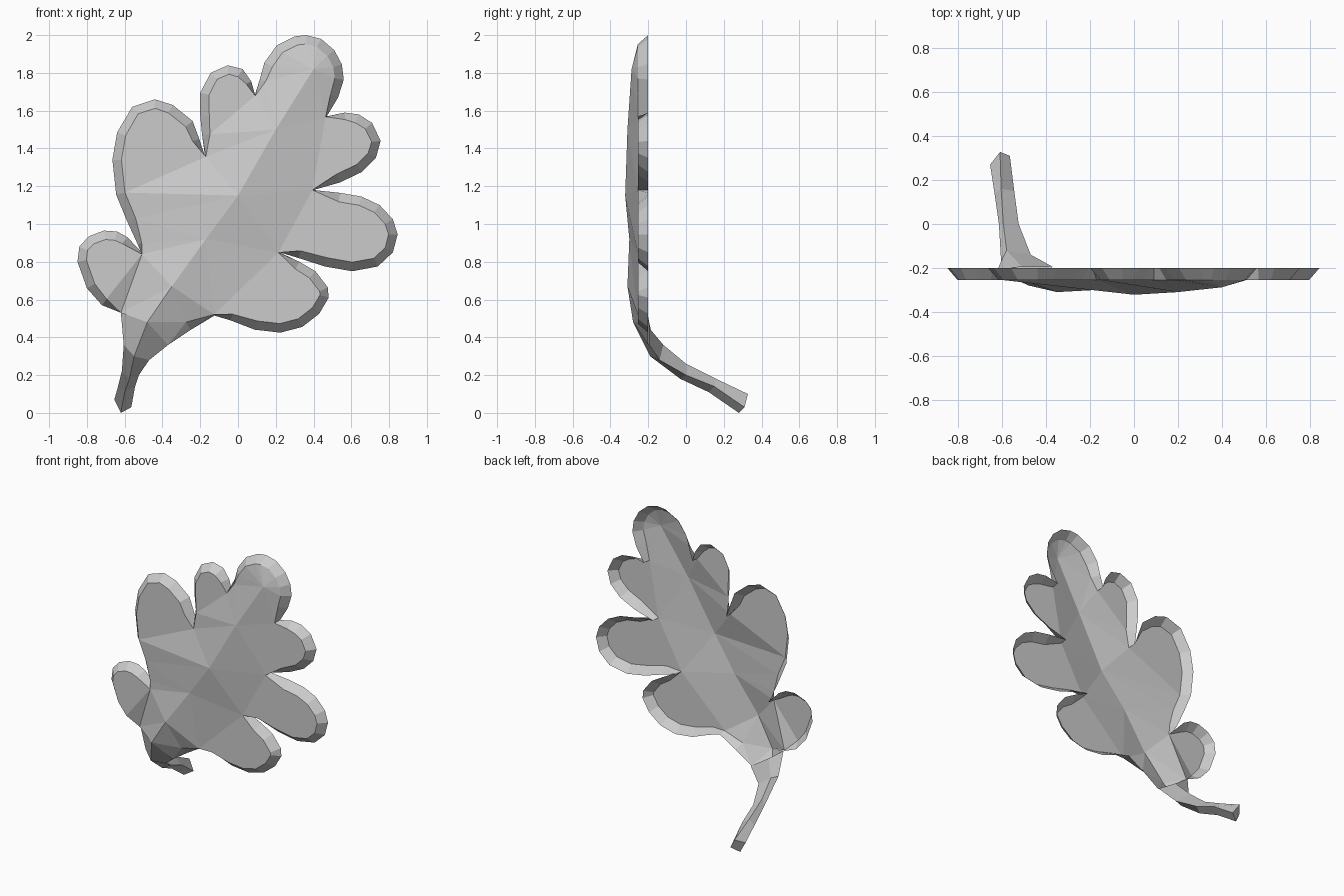
import bpy
from mathutils import Vector
from mathutils.geometry import delaunay_2d_cdt

RIM_Y, FACE_Y, RIM_W = -0.2, -0.255, 0.042

grey = bpy.data.materials.new("leaf_grey")
grey.diffuse_color = (0.6, 0.6, 0.6, 1)


def make(name, verts, faces):
    me = bpy.data.meshes.new(name)
    me.from_pydata(verts, [], faces)
    me.materials.append(grey)
    ob = bpy.data.objects.new(name, me)
    bpy.context.collection.objects.link(ob)
    return ob


# Lobes as (x, z) profiles, clockwise from the stem; each ends in a notch
left_base = (-0.62, 0.53)
right_base = (-0.37, 0.36)
lobes = [
    [(-.72, .57), (-.80, .66), (-.85, .80), (-.84, .88), (-.79, .935), (-.71, .965),
     (-.64, .96), (-.585, .93), (-.505, .845)],
    [(-.53, .89), (-.585, 1.01), (-.645, 1.155), (-.665, 1.34), (-.64, 1.485), (-.56, 1.62),
     (-.44, 1.66), (-.345, 1.63), (-.24, 1.545), (-.205, 1.45), (-.175, 1.36)],
    [(-.19, 1.47), (-.2, 1.57), (-.2, 1.695), (-.145, 1.8), (-.055, 1.84), (.025, 1.82),
     (.07, 1.755), (.09, 1.685)],
    [(.115, 1.765), (.14, 1.855), (.205, 1.945), (.3, 1.993), (.36, 2.0), (.44, 1.98),
     (.51, 1.92), (.55, 1.845), (.56, 1.765), (.53, 1.67), (.47, 1.57)],
    [(.565, 1.59), (.64, 1.58), (.71, 1.535), (.755, 1.44), (.73, 1.35), (.655, 1.275),
     (.54, 1.22), (.4, 1.18)],
    [(.54, 1.165), (.655, 1.145), (.75, 1.1), (.82, 1.025), (.845, .945), (.82, .85),
     (.74, .775), (.605, .75), (.46, .775), (.32, .82), (.22, .85)],
    [(.325, .8), (.41, .75), (.475, .665), (.48, .61), (.43, .525), (.34, .455),
     (.225, .425), (.09, .44), (-.04, .49), (-.125, .515)],
]
outline = [Vector(left_base)] + [Vector(p) for lobe in lobes for p in lobe]
outline += [Vector((-.25, .44)), Vector(right_base)]
thin = [Vector(lobe[-1]) for lobe in lobes] + [Vector(left_base), Vector(right_base)]
n = len(outline)

# Front outline: inset from the rim, tapering to nothing at the notches
inner = []
for i, p in enumerate(outline):
    d = (outline[(i + 1) % n] - outline[i - 1]).normalized()
    near = min((p - t).length for t in thin)
    width = RIM_W * min(1, near / 0.13) + (0.006 if 0 < i < n - 1 else 0)
    inner.append(p + Vector((d.y, -d.x)) * width)
inner_y = [FACE_Y] * n
inner_y[0], inner_y[-2], inner_y[-1] = -0.215, -0.24, -0.2

# Raised midrib from the stem base to the tip (x, y, z)
midrib = [(-.48, -.28, .48), (-.35, -.31, .67), (-.17, -.30, .92), (0, -.322, 1.15),
          (.2, -.31, 1.5), (.4, -.288, 1.82)]
pts = inner + [Vector((x, z)) for x, y, z in midrib]
ys = inner_y + [y for x, y, z in midrib]


def nearest(x, z):
    return min(range(n), key=lambda i: (outline[i] - Vector((x, z))).length)


# Crease lines: the midrib and the chords that cut off the flat lobes
creases = [(n + i, n + i + 1) for i in range(len(midrib) - 1)]
for a, b in [((.47, 1.57), (.4, 1.18)), ((.4, 1.18), (.22, .85)), ((.22, .85), (-.125, .515)),
             ((-.175, 1.36), (-.645, 1.155)), ((-.505, .845), left_base),
             ((-.2, 1.57), (.09, 1.685))]:
    creases.append((nearest(*a), nearest(*b)))
creases += [(n + 2, nearest(-.505, .845)), (n + 3, nearest(-.645, 1.155))]
loop = list(range(n, -1, -1))
co, _, tris, origin, _, _ = delaunay_2d_cdt(pts, creases, [loop], 1, 1e-5)
verts = [(c.x, ys[o[0]] if o else FACE_Y, c.y) for c, o in zip(co, origin)]
faces = [tuple(t) for t in tris]

# Sloping rim, open at the back
slot = {o: i for i, os in enumerate(origin) for o in os}
base = len(verts)
verts += [(p.x, RIM_Y, p.y) for p in outline]
for i in range(n - 1):
    faces.append((slot[i], slot[i + 1], base + i + 1, base + i))
make("leaf_blade", verts, faces)

# Stem: four-sided rings (left, underside, right, top) curling backwards
rings = [
    [(-.62, -.205, .53), (-.48, -.28, .48), (-.37, -.195, .36), (-.51, -.195, .45)],
    [(-.605, -.17, .36), (-.55, -.19, .30), (-.47, -.14, .28), (-.58, -.12, .36)],
    [(-.615, 0, .22), (-.575, -.03, .18), (-.525, 0, .20), (-.595, 0, .26)],
    [(-.635, .14, .14), (-.60, .12, .11), (-.545, .15, .14), (-.605, .16, .18)],
    [(-.655, .27, .07), (-.62, .28, 0), (-.565, .31, .03), (-.61, .328, .1)],
]
sv = [v for r in rings for v in r]
sf = [(4 * r + k, 4 * r + 4 + k, 4 * r + 4 + (k + 1) % 4, 4 * r + (k + 1) % 4)
      for r in range(len(rings) - 1) for k in range(4)]
sf.append((19, 18, 17, 16))
make("stem", sv, sf)
